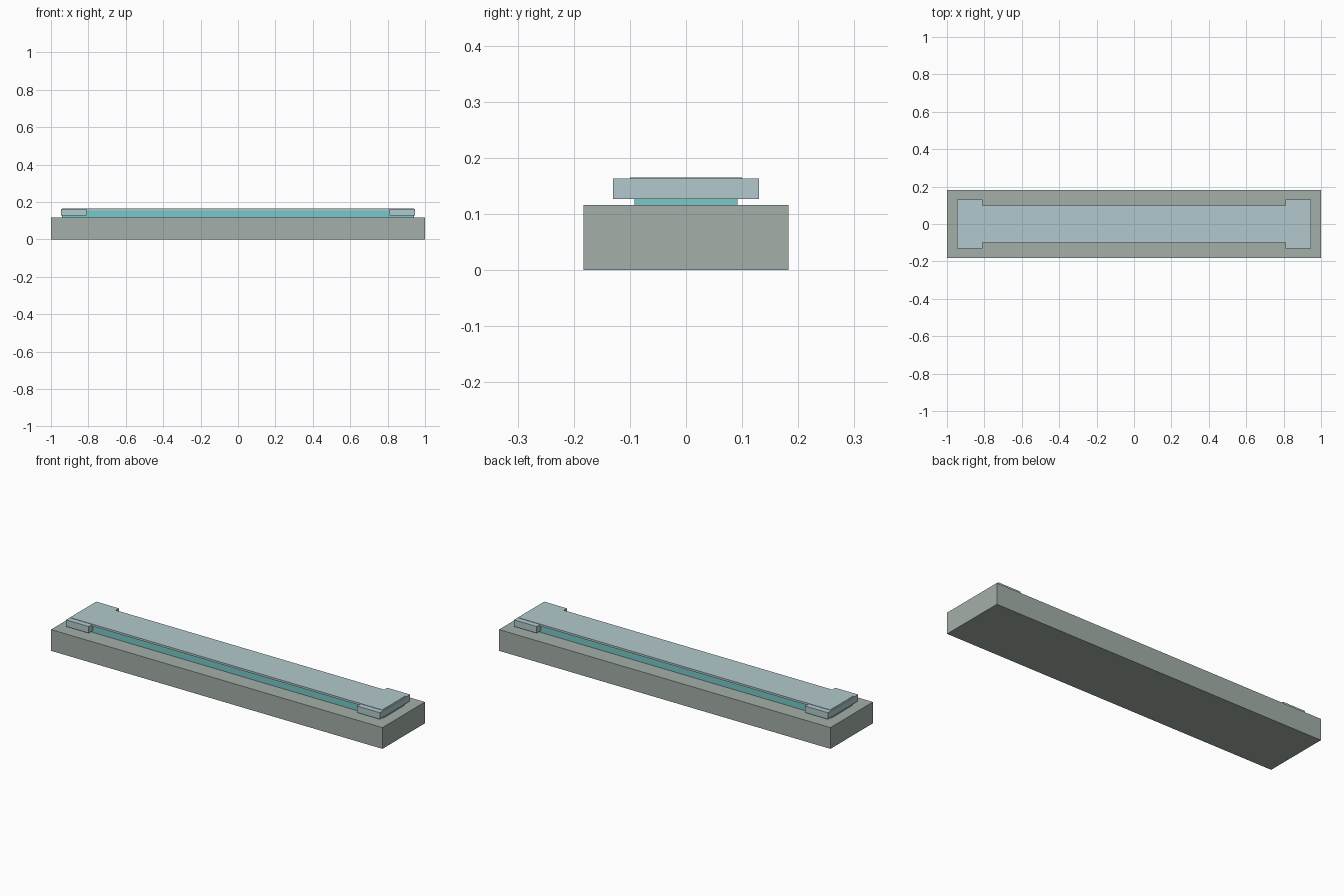
import bpy

cube = bpy.data.objects.get("Cube")
if cube:
    bpy.data.objects.remove(cube, do_unlink=True)


def material(name, rgb):
    mat = bpy.data.materials.new(name)
    mat.use_nodes = True
    color = (*rgb, 1)
    mat.diffuse_color = color
    mat.node_tree.nodes["Principled BSDF"].inputs["Base Color"].default_value = color
    return mat


def box(name, x, y, z, mat):
    """Box spanning the given (low, high) ranges."""
    spans = (x, y, z)
    bpy.ops.mesh.primitive_cube_add(size=1, location=[(a + b) / 2 for a, b in spans])
    obj = bpy.context.object
    obj.name = name
    obj.scale = [b - a for a, b in spans]
    bpy.ops.object.transform_apply(location=False, rotation=False, scale=True)
    obj.data.materials.append(mat)
    return obj


stone = material("grey green stone", (0.37, 0.43, 0.39))
pale = material("pale blue grey", (0.445, 0.584, 0.604))
teal = material("bright teal", (0.195, 0.578, 0.578))

# Plinth, glowing core and cover plate stacked upwards
box("base", (-1, 1), (-0.183, 0.183), (0, 0.116), stone)
box("core", (-0.94, 0.94), (-0.092, 0.092), (0.116, 0.154), teal)
box("cover_plate", (-0.94, 0.94), (-0.1, 0.1), (0.154, 0.165), pale)

# Wider clamp at each end
for side, x in (("left", (0.81, 0.947)), ("right", (-0.947, -0.81))):
    box(side + "_end_clamp", x, (-0.13, 0.13), (0.127, 0.163), pale)
